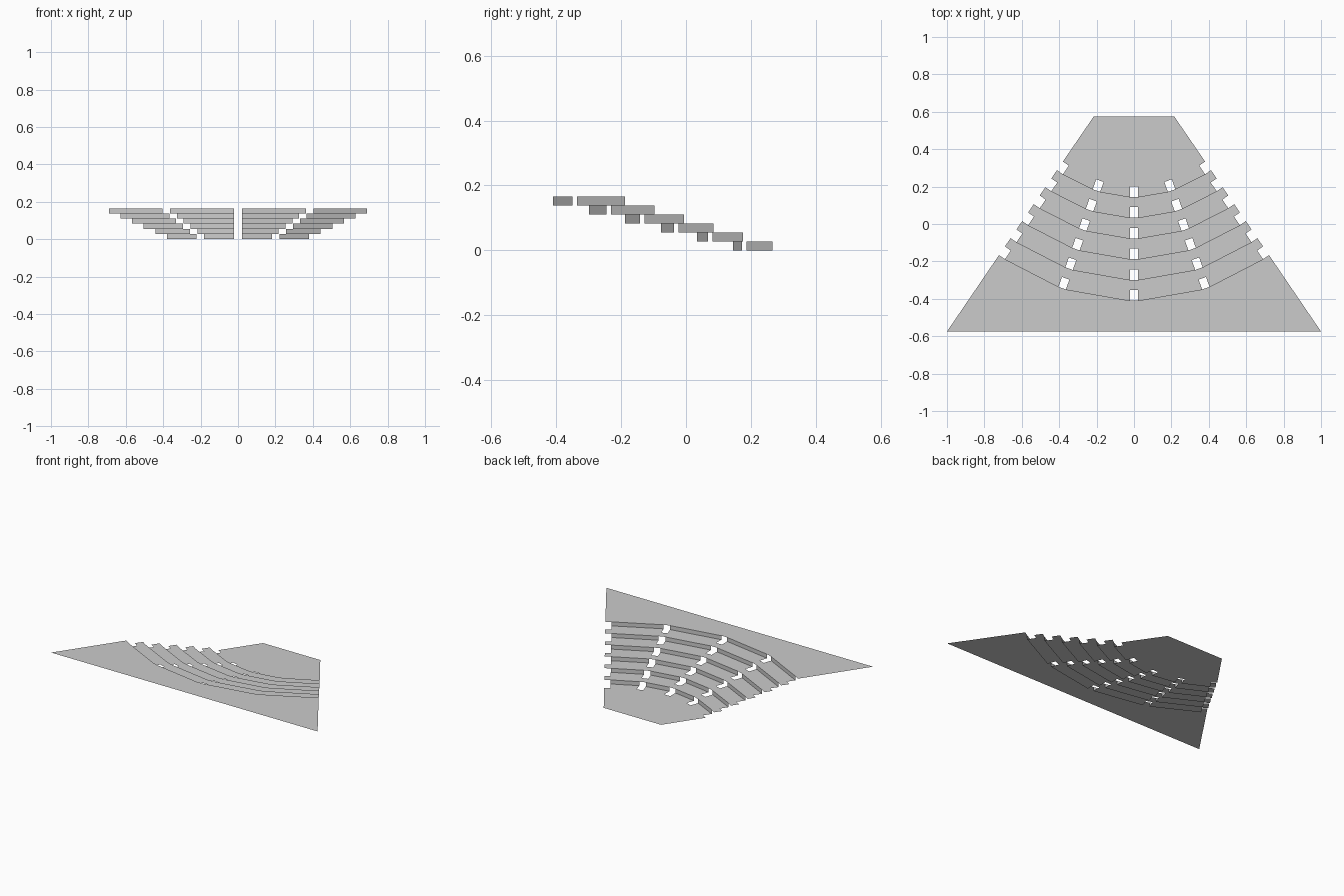
import bpy, bmesh
from mathutils import Vector

if "Cube" in bpy.data.objects:
    bpy.data.objects.remove(bpy.data.objects["Cube"])

STEPS, RISE, DEPTH = 6, 0.0275, 0.056
EDGE_DIR = Vector((-0.564, 0.826))    # along the slanted side, towards the stage
AISLE_DIR = Vector((-0.331, 0.944))   # along the diagonal aisle
MID_DIR = Vector((0, 1))              # along the centre aisle
Y_BACK, Y_FRONT = -0.575, 0.575


def lerp(a, b, t):
    return Vector(a).lerp(Vector(b), t)


def row(k):
    """Right half of riser line k: centre gap, run, aisle gap, run, edge gap."""
    t = k / (STEPS - 1)
    c = lerp((0.022, 0.145), (0.022, -0.41), t)
    a = lerp((0.181, 0.172), (0.364, -0.350), t)
    b = a + Vector((AISLE_DIR.y, -AISLE_DIR.x)) * 0.042
    e = lerp((0.380, 0.266), (0.690, -0.188), t)
    f = e + Vector((EDGE_DIR.y, -EDGE_DIR.x)) * 0.0385
    return c, a, b, e, f


def notched(k):
    """Riser line with the stair openings cut into the lower tread."""
    c, a, b, e, f = row(k)
    m, s, g = MID_DIR * DEPTH, AISLE_DIR * DEPTH, EDGE_DIR * DEPTH
    return [c + m, c, a, a + s, b + s, b, e, e + g, f + g]


def mirrored(half):
    return [Vector((-p.x, p.y)) for p in reversed(half)] + list(half)


def make(name, polys):
    bm = bmesh.new()
    for poly in polys:
        bm.faces.new([bm.verts.new(p) for p in poly])
    bmesh.ops.remove_doubles(bm, verts=bm.verts, dist=1e-5)
    mesh = bpy.data.meshes.new(name)
    bm.to_mesh(mesh)
    bm.free()
    obj = bpy.data.objects.new(name, mesh)
    bpy.context.collection.objects.link(obj)


def sheet(name, near, far, z):
    """Horizontal sheet between a stage-side line and a back line."""
    loop = mirrored(far) + list(reversed(mirrored(near)))
    make(name, [[(p.x, p.y, z) for p in loop]])


# Stage floor, stepped treads and rear platform
sheet("stage_floor", [Vector((0.215, Y_FRONT))], notched(0), 0)
for k in range(STEPS - 1):
    sheet(f"tread_{k + 1}", row(k), notched(k + 1), (k + 1) * RISE)
sheet("rear_platform", row(STEPS - 1), [Vector((1, Y_BACK))], STEPS * RISE)

# Risers, broken at every aisle
for k in range(STEPS):
    c, a, b, e, f = row(k)
    z0, z1 = k * RISE, (k + 1) * RISE
    walls = []
    for p, q in ((c, a), (b, e)):
        for s in (1, -1):
            quad = [(s * p.x, p.y, z0), (s * p.x, p.y, z1),
                    (s * q.x, q.y, z1), (s * q.x, q.y, z0)]
            walls.append(quad if s == 1 else quad[::-1])
    make(f"riser_{k + 1}", walls)
